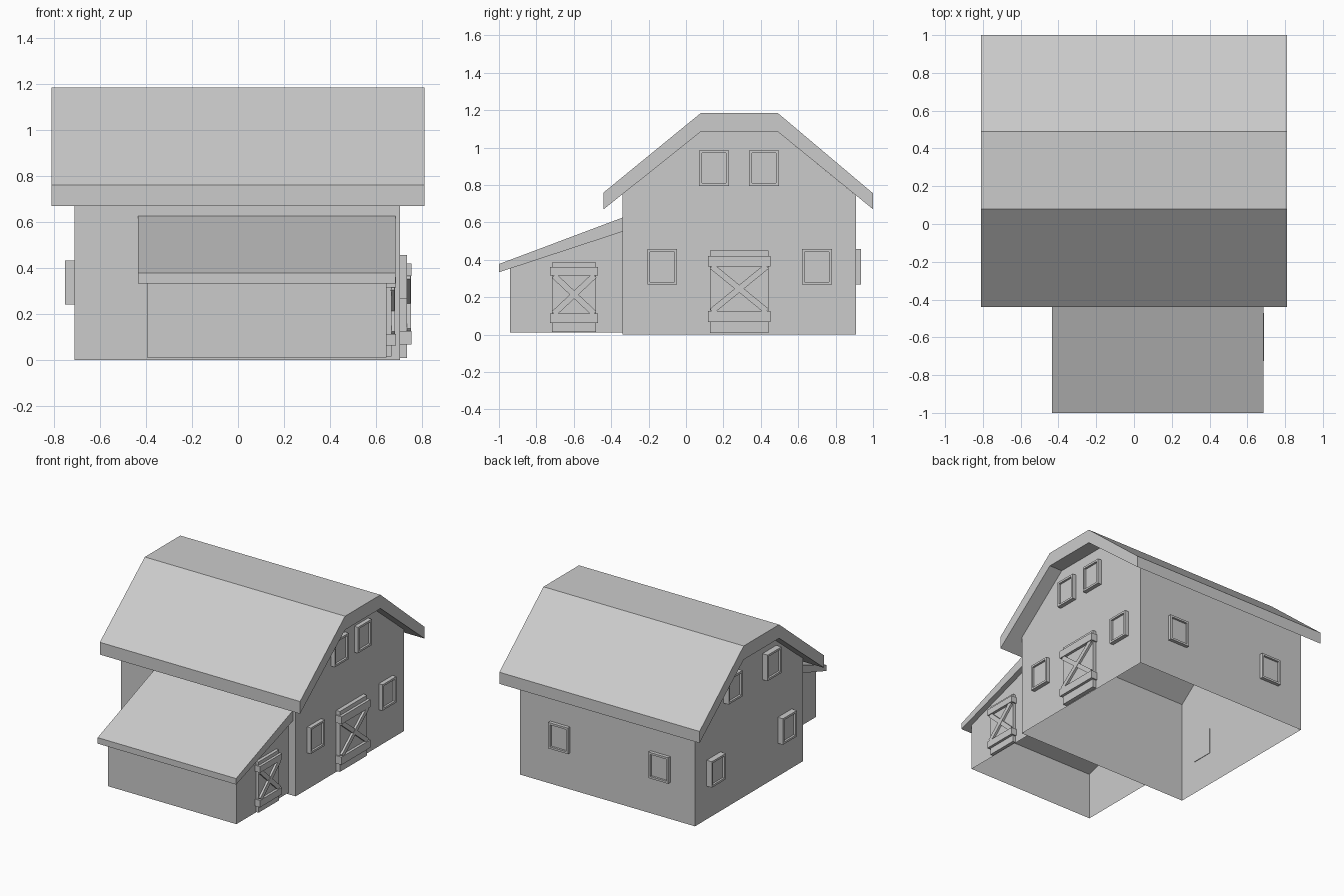
import bpy, bmesh
from math import atan2, hypot, pi
from mathutils import Matrix, Vector

if "Cube" in bpy.data.objects:
    bpy.data.objects.remove(bpy.data.objects["Cube"])


def finish(name, bm):
    bmesh.ops.recalc_face_normals(bm, faces=bm.faces)
    mesh = bpy.data.meshes.new(name)
    bm.to_mesh(mesh)
    bm.free()
    obj = bpy.data.objects.new(name, mesh)
    bpy.context.collection.objects.link(obj)
    return obj


def extrude_profile(name, points, x0, x1, skip=()):
    """Sweep a (y, z) profile along x; side indices in skip stay open."""
    bm = bmesh.new()
    a = [bm.verts.new((x0, y, z)) for y, z in points]
    b = [bm.verts.new((x1, y, z)) for y, z in points]
    bm.faces.new(a)
    bm.faces.new(b)
    n = len(points)
    for i in range(n):
        if i not in skip:
            j = (i + 1) % n
            bm.faces.new((a[i], a[j], b[j], b[i]))
    return finish(name, bm)


def block(name, lo, hi, tilt=None):
    """Box between two corners, optionally tilted about its x axis."""
    lo, hi = Vector(lo), Vector(hi)
    bm = bmesh.new()
    bmesh.ops.create_cube(bm, size=1)
    m = Matrix.Translation((lo + hi) / 2)
    if tilt:
        m = m @ Matrix.Rotation(tilt, 4, 'X')
    bm.transform(m @ Matrix.Diagonal((hi - lo).to_4d()))
    return finish(name, bm)


def window(name, wall_point, angle, depth, height=0.19):
    """Framed window with recessed pane; faces +x before turning by angle."""
    bm = bmesh.new()
    bmesh.ops.create_cube(bm, size=1)
    back = 0.004
    bm.transform(Matrix.Translation(((depth - back) / 2, 0, 0))
                 @ Matrix.Diagonal((depth + back, 0.16, height, 1)))
    bm.faces.ensure_lookup_table()
    bm.normal_update()
    pane = max(bm.faces, key=lambda f: f.calc_center_median().x)
    bmesh.ops.inset_region(bm, faces=[pane], thickness=0.021)
    rim = bmesh.ops.extrude_discrete_faces(bm, faces=[pane])['faces'][0]
    bmesh.ops.translate(bm, verts=rim.verts, vec=(-0.015, 0, 0))
    bm.transform(Matrix.Translation(wall_point) @ Matrix.Rotation(angle, 4, 'Z'))
    finish(name, bm)


def door(name, x, mid, panel_x, trim_x, half, z, rail_low, rail_high):
    """Plank door with two rails and crossed braces."""
    block(name + "_panel", (x - 0.004, mid - half, z[0]), (panel_x, mid + half, z[1]))
    for label, r in (("lower", rail_low), ("upper", rail_high)):
        block(f"{name}_{label}_rail", (x, mid - half - 0.01, r[0]),
              (trim_x, mid + half + 0.01, r[1]))
    h = rail_high[0] - rail_low[1]
    w = 2 * half - 0.02
    cz = (rail_high[0] + rail_low[1]) / 2
    length = hypot(w, h) / 2
    for i, s in enumerate((1, -1)):
        block(f"{name}_brace_{i + 1}", (panel_x - 0.005, mid - length, cz - 0.016),
              (trim_x - 0.004 - 0.002 * i, mid + length, cz + 0.016), s * atan2(h, w))


# Main hall shell, open underneath and closed above by the roof
extrude_profile("main_walls", [(-0.34, 0), (0.91, 0), (0.91, 0.743), (0.49, 1.085),
                               (0.08, 1.085), (-0.34, 0.75)], -0.71, 0.705, (0, 2, 3, 4))
extrude_profile("main_roof", [(-0.44, 0.67), (-0.44, 0.76), (0.08, 1.185), (0.49, 1.185),
                              (1.0, 0.755), (1.0, 0.67), (0.49, 1.085), (0.08, 1.085)],
                -0.81, 0.81)

# Lean-to at the front
extrude_profile("lean_to_walls", [(-0.94, 0.01), (-0.34, 0.01), (-0.34, 0.55),
                                  (-0.94, 0.355)], -0.395, 0.645, (0, 1, 2))
extrude_profile("lean_to_roof", [(-1.0, 0.333), (-1.0, 0.377), (-0.34, 0.625),
                                 (-0.34, 0.55)], -0.435, 0.685)

# Windows on the right, left and back walls
for i, (y, z) in enumerate([(-0.127, 0.362), (0.70, 0.362), (0.15, 0.89), (0.417, 0.89)]):
    window(f"right_window_{i + 1}", (0.705, y, z), 0, 0.03)
for i, (y, z) in enumerate([(-0.127, 0.337), (0.695, 0.337), (0.05, 0.87), (0.50, 0.87)]):
    window(f"left_window_{i + 1}", (-0.71, y, z), pi, 0.042)
for i, x in enumerate((-0.43, 0.38)):
    window(f"back_window_{i + 1}", (x, 0.91, 0.362), pi / 2, 0.025)

# Braced doors on the right side
door("main_door", 0.705, 0.285, 0.735, 0.755, 0.157, (0.008, 0.45),
     (0.068, 0.125), (0.365, 0.42))
door("lean_to_door", 0.645, -0.598, 0.668, 0.687, 0.118, (0.014, 0.385),
     (0.062, 0.112), (0.315, 0.36))
